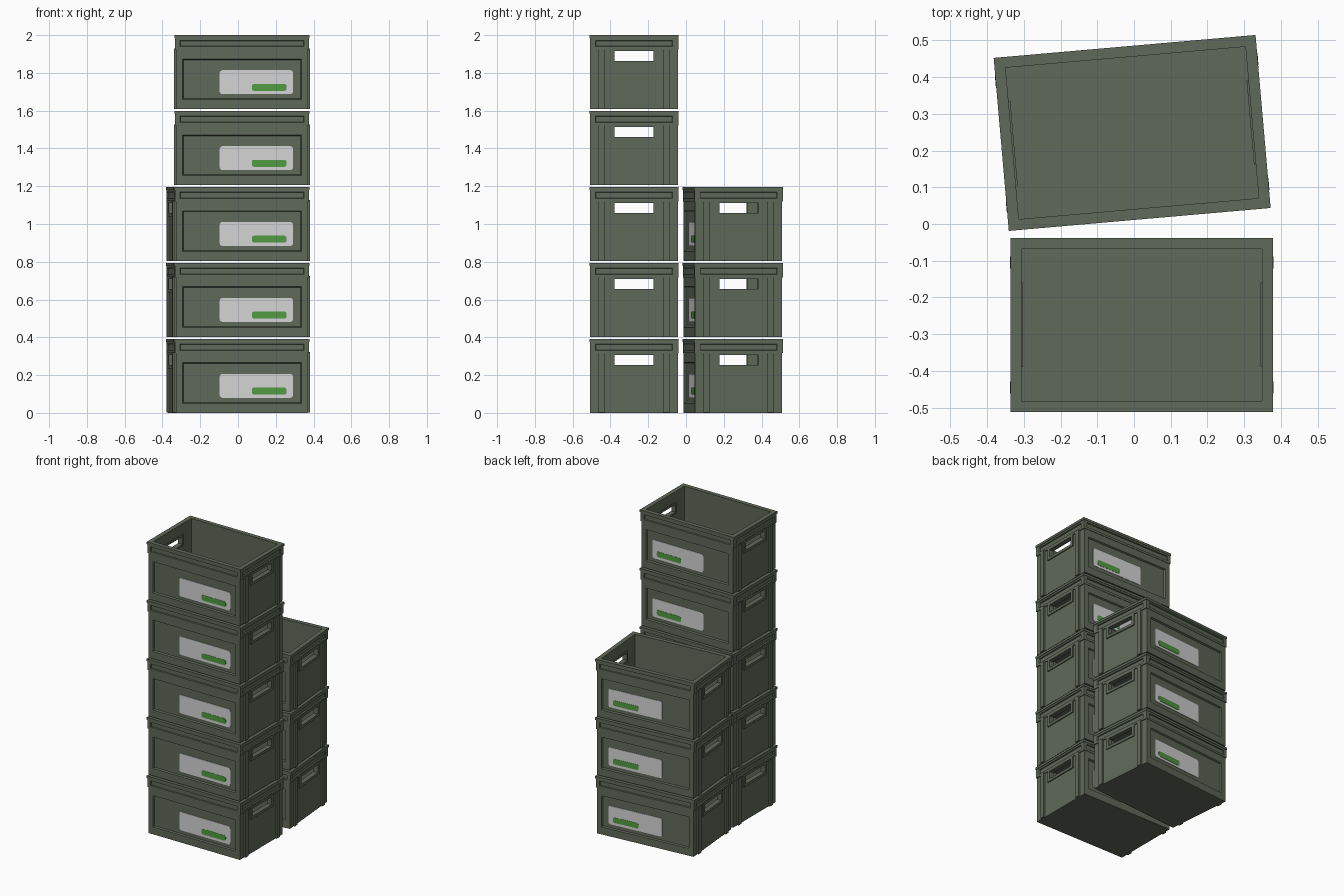
import bpy, bmesh, math

if "Cube" in bpy.data.objects:
    bpy.data.objects.remove(bpy.data.objects["Cube"])

PITCH, H = 0.402, 0.392


def material(name, rgb):
    m = bpy.data.materials.new(name)
    m.diffuse_color = (*rgb, 1)
    m.use_nodes = True
    m.node_tree.nodes["Principled BSDF"].inputs["Base Color"].default_value = m.diffuse_color
    return m


OLIVE = material("olive_plastic", (0.115, 0.14, 0.10))
GREY = material("label_grey", (0.66, 0.66, 0.66))
GREEN = material("label_green", (0.085, 0.33, 0.055))


def box(bm, x0, x1, y0, y1, z0, z1):
    vs = bmesh.ops.create_cube(bm, size=1)["verts"]
    for v in vs:
        v.co.x = x0 if v.co.x < 0 else x1
        v.co.y = y0 if v.co.y < 0 else y1
        v.co.z = z0 if v.co.z < 0 else z1
    return vs


def mirrored(bm, axis, a0, a1, b0, b1, z0, z1, slope=0.0):
    """Pair of boxes on both ends of an axis; slope narrows the inner face."""
    for s in (-1, 1):
        lo, hi = sorted((s * a0, s * a1))
        if axis == "x":
            vs = box(bm, lo, hi, b0, b1, z0, z1)
        else:
            vs = box(bm, b0, b1, lo, hi, z0, z1)
        i, j = (0, 1) if axis == "x" else (1, 0)
        for v in vs:
            if abs(abs(v.co[i]) - a0) < 1e-5:
                v.co[j] += slope if v.co[j] < (b0 + b1) / 2 else -slope
                v.co.z += slope if v.co.z < (z0 + z1) / 2 else -slope


def make(bm, name, mat):
    bmesh.ops.recalc_face_normals(bm, faces=bm.faces)
    me = bpy.data.meshes.new(name)
    bm.to_mesh(me)
    bm.free()
    me.materials.append(mat)
    ob = bpy.data.objects.new(name, me)
    bpy.context.collection.objects.link(ob)
    return ob


def combine(target, bm, op):
    tool = make(bm, "helper", OLIVE)
    mod = target.modifiers.new("bool", 'BOOLEAN')
    mod.operation, mod.solver, mod.object = op, 'EXACT', tool
    bpy.context.view_layer.objects.active = target
    bpy.ops.object.modifier_apply(modifier=mod.name)
    bpy.data.objects.remove(tool)


# Crate shell
bm = bmesh.new()
box(bm, -0.348, 0.348, -0.232, 0.232, 0, 0.35)
crate = make(bm, "crate", OLIVE)

# Rim band and top lip
bm = bmesh.new()
box(bm, -0.354, 0.354, -0.2345, 0.2345, 0.316, 0.38)
combine(crate, bm, 'UNION')
bm = bmesh.new()
box(bm, -0.358, 0.358, -0.2365, 0.2365, 0.376, H)
combine(crate, bm, 'UNION')

# End ribs and handle surrounds
bm = bmesh.new()
for s in (-1, 1):
    lo, hi = sorted((s * 0.154, s * 0.187))
    mirrored(bm, "x", 0.34, 0.359, lo, hi, 0.001, 0.322)
mirrored(bm, "x", 0.34, 0.3555, -0.123, 0.123, 0.236, 0.323)
combine(crate, bm, 'UNION')

# Cavity, then the thicker inner handle pads
bm = bmesh.new()
box(bm, -0.328, 0.328, -0.207, 0.207, 0.015, 0.5)
combine(crate, bm, 'DIFFERENCE')
bm = bmesh.new()
mirrored(bm, "x", 0.323, 0.335, -0.115, 0.115, 0.242, 0.32)
combine(crate, bm, 'UNION')

# Handle holes, side panels and rim grooves
bm = bmesh.new()
mirrored(bm, "x", 0.30, 0.40, -0.103, 0.103, 0.254, 0.307)
mirrored(bm, "y", 0.222, 0.242, -0.319, 0.319, 0.046, 0.271, 0.01)
mirrored(bm, "y", 0.227, 0.245, -0.332, 0.332, 0.328, 0.368, 0.006)
mirrored(bm, "x", 0.346, 0.365, -0.207, 0.207, 0.328, 0.368, 0.006)
combine(crate, bm, 'DIFFERENCE')


def plates(name, mat, x0, x1, z0, z1, r, y0, y1):
    """Rounded plates on the front and back panels."""
    bm = bmesh.new()
    corners = ((x1 - r, z1 - r), (x0 + r, z1 - r), (x0 + r, z0 + r), (x1 - r, z0 + r))
    for s in (-1, 1):
        pts = []
        for q, (cx, cz) in enumerate(corners):
            for k in range(5):
                a = math.pi / 2 * (q + k / 4)
                pts.append((cx + r * math.cos(a), cz + r * math.sin(a)))
        back = [bm.verts.new((x, s * y0, z)) for x, z in pts]
        f = bm.faces.new(back)
        ext = bmesh.ops.extrude_face_region(bm, geom=[f], use_keep_orig=True)["geom"]
        for v in ext:
            if isinstance(v, bmesh.types.BMVert):
                v.co.y = s * y1
    return make(bm, name, mat)


# Labels with green bar
label = plates("label", GREY, -0.118, 0.27, 0.08, 0.206, 0.014, 0.2215, 0.2245)
stripe = plates("label_bar", GREEN, 0.052, 0.236, 0.097, 0.134, 0.012, 0.224, 0.226)

# Two stacks: five square to the front, three turned slightly
parts = (crate, label, stripe)
for stack, count, cx, cy, ang in (("front", 5, 0.021, -0.275, 0),
                                  ("rear", 3, -0.005, 0.248, math.radians(5))):
    for i in range(count):
        for p in parts:
            ob = bpy.data.objects.new(f"{stack}_{p.name}_{i + 1}", p.data)
            ob.location = (cx, cy, i * PITCH)
            ob.rotation_euler.z = ang
            bpy.context.collection.objects.link(ob)
for p in parts:
    bpy.data.objects.remove(p)
